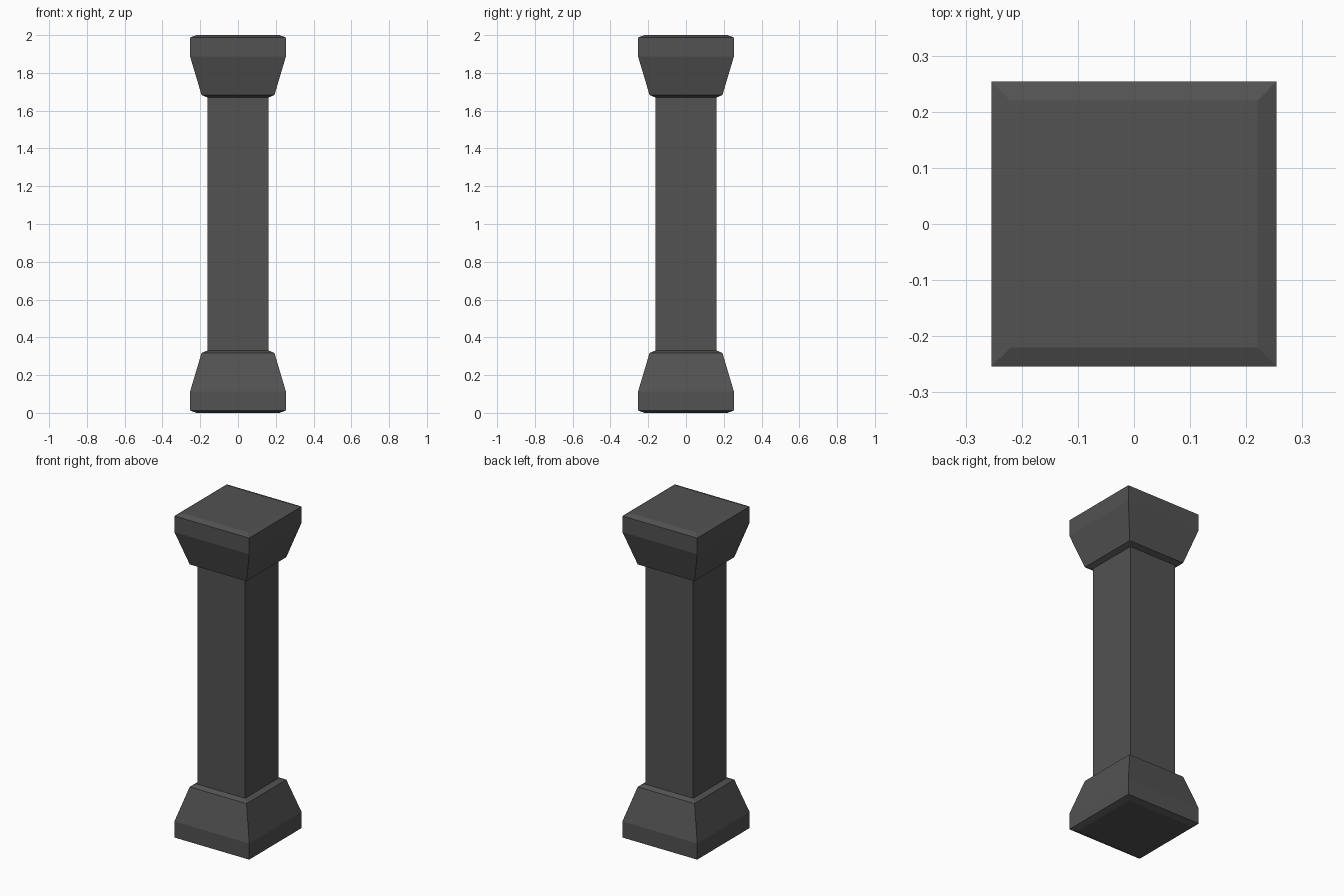
import bpy
import bmesh

if "Cube" in bpy.data.objects:
    bpy.data.objects.remove(bpy.data.objects["Cube"])

stone = bpy.data.materials.new("dark_grey_stone")
stone.diffuse_color = (0.085, 0.085, 0.085, 1)
stone.use_nodes = True
stone.node_tree.nodes["Principled BSDF"].inputs["Base Color"].default_value = stone.diffuse_color


def square_stack(name, profile):
    """Solid with square cross-sections from (half_width, z) pairs."""
    bm = bmesh.new()
    rings = [[bm.verts.new((sx * h, sy * h, z))
              for sx, sy in ((-1, -1), (1, -1), (1, 1), (-1, 1))]
             for h, z in profile]
    for a, b in zip(rings, rings[1:]):
        for i in range(4):
            j = (i + 1) % 4
            bm.faces.new((a[i], a[j], b[j], b[i]))
    bm.faces.new(rings[0])
    bm.faces.new(rings[-1])
    bmesh.ops.recalc_face_normals(bm, faces=bm.faces[:])
    mesh = bpy.data.meshes.new(name)
    bm.to_mesh(mesh)
    bm.free()
    mesh.materials.append(stone)
    obj = bpy.data.objects.new(name, mesh)
    bpy.context.collection.objects.link(obj)
    return obj


# Tapered foot, chamfered at both ends
foot = [(0.22, 0.0), (0.254, 0.013), (0.254, 0.112), (0.193, 0.317), (0.162, 0.33)]
square_stack("base", foot)

# Capital is the foot turned upside down
square_stack("capital", [(h, 2.0 - z) for h, z in foot])

# Plain square shaft
square_stack("shaft", [(0.162, 0.33), (0.162, 1.67)])
